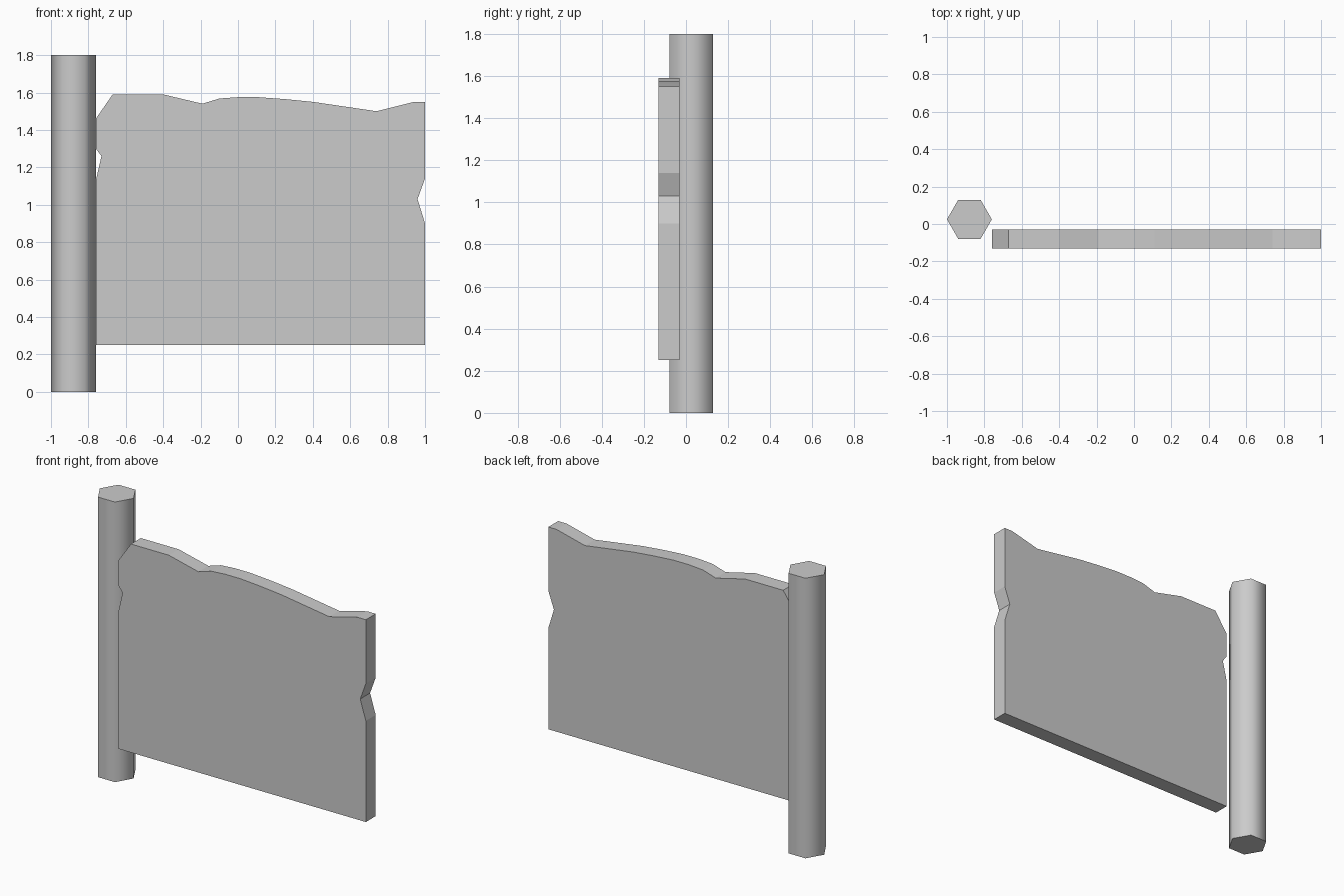
import bpy
import bmesh
import math

if "Cube" in bpy.data.objects:
    bpy.data.objects.remove(bpy.data.objects["Cube"])


def make_material(name, colour):
    mat = bpy.data.materials.new(name)
    mat.use_nodes = True
    mat.diffuse_color = colour
    mat.node_tree.nodes["Principled BSDF"].inputs["Base Color"].default_value = colour
    return mat


grey = make_material("plain grey", (0.6, 0.6, 0.6, 1))

# Six-sided post, rounded by shading with sharp caps
bpy.ops.mesh.primitive_cylinder_add(vertices=6, radius=0.12, depth=1.8,
                                    location=(-0.88, 0.025, 0.9),
                                    rotation=(0, 0, math.radians(30)))
post = bpy.context.object
post.name = "post"
post.data.materials.append(grey)
bpy.ops.object.shade_smooth_by_angle(angle=math.radians(65))

# Weathered board outline (x, z), anticlockwise from the lower post corner
outline = [
    (-0.76, 0.25), (1, 0.25),
    (1, 0.9), (0.96, 1.03), (1, 1.14),                      # chip in the free edge
    (1, 1.55), (0.94, 1.55), (0.74, 1.5), (0.4, 1.55),      # worn top
    (0.26, 1.564), (0.11, 1.575), (0, 1.575), (-0.1, 1.568),
    (-0.19, 1.54), (-0.4, 1.59), (-0.67, 1.59),
    (-0.76, 1.46), (-0.76, 1.3), (-0.73, 1.26), (-0.76, 1.13),  # chip by the post
]
FRONT, THICKNESS = -0.13, 0.1

# Board: the outline extruded backwards
mesh = bpy.data.meshes.new("board")
bm = bmesh.new()
face = bm.faces.new([bm.verts.new((x, FRONT, z)) for x, z in outline])
back = bmesh.ops.extrude_face_region(bm, geom=[face], use_keep_orig=True)["geom"]
bmesh.ops.translate(bm, vec=(0, THICKNESS, 0),
                    verts=[v for v in back if isinstance(v, bmesh.types.BMVert)])
bmesh.ops.recalc_face_normals(bm, faces=bm.faces)
bm.to_mesh(mesh)
bm.free()
mesh.materials.append(grey)
board = bpy.data.objects.new("board", mesh)
bpy.context.collection.objects.link(board)
